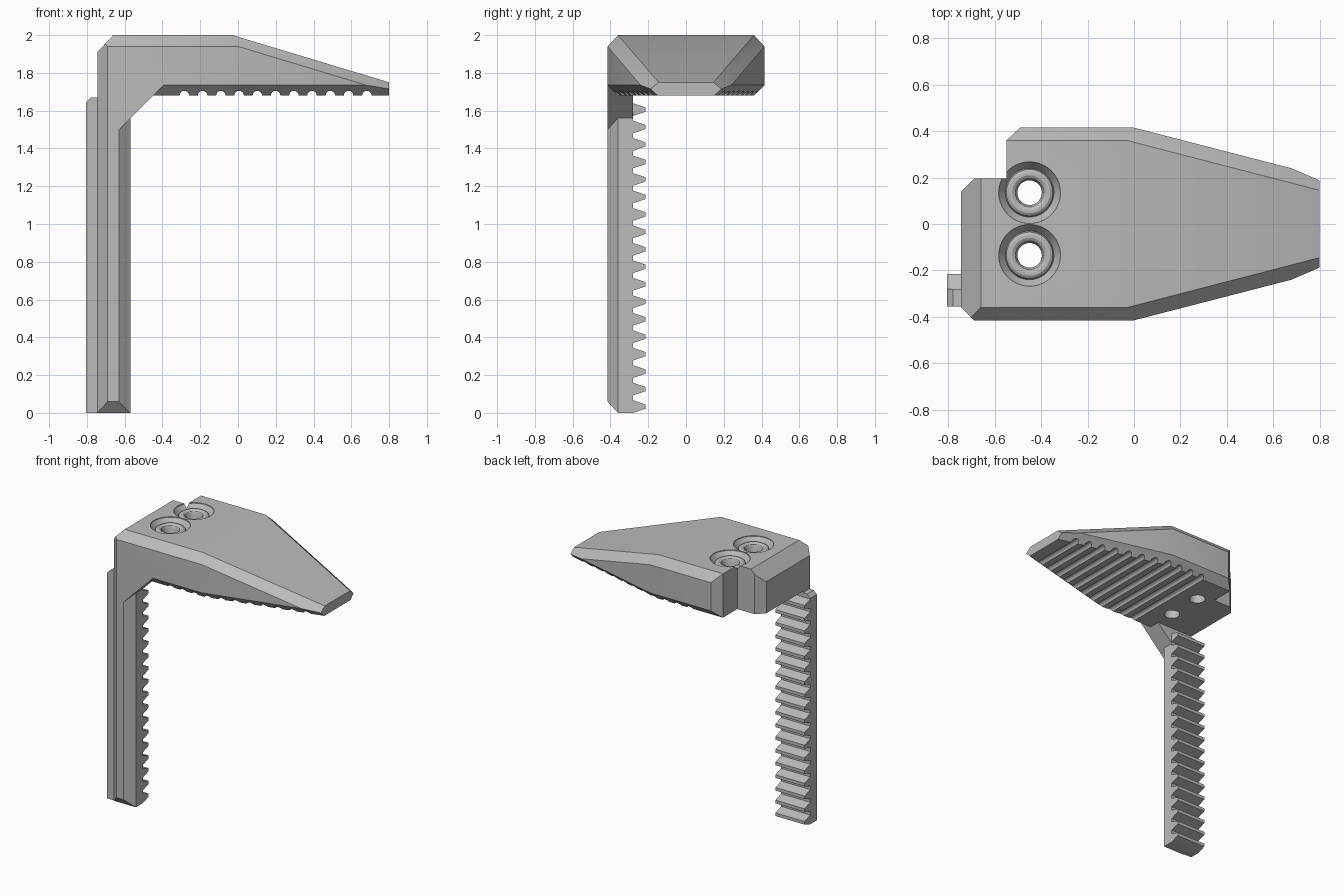
import bpy, bmesh, math
from mathutils import Vector

cube = bpy.data.objects.get("Cube")
if cube:
    bpy.data.objects.remove(cube)

grey = bpy.data.materials.new("plain_grey")
grey.use_nodes = True
grey.diffuse_color = (0.5, 0.5, 0.5, 1)
grey.node_tree.nodes["Principled BSDF"].inputs["Base Color"].default_value = (0.5, 0.5, 0.5, 1)


def finish(bm, name):
    bmesh.ops.recalc_face_normals(bm, faces=bm.faces)
    mesh = bpy.data.meshes.new(name)
    bm.to_mesh(mesh)
    bm.free()
    mesh.materials.append(grey)
    obj = bpy.data.objects.new(name, mesh)
    bpy.context.collection.objects.link(obj)
    return obj


def prism(points, lo, hi, axis):
    """Extrude a 2D outline along the named axis."""
    place = {"x": lambda u, v, w: (w, u, v),
             "y": lambda u, v, w: (u, w, v),
             "z": lambda u, v, w: (u, v, w)}[axis]
    bm = bmesh.new()
    face = bm.faces.new([bm.verts.new(place(u, v, lo)) for u, v in points])
    ext = bmesh.ops.extrude_face_region(bm, geom=[face])
    verts = [g for g in ext["geom"] if isinstance(g, bmesh.types.BMVert)]
    bmesh.ops.translate(bm, verts=verts, vec=place(0, 0, hi - lo))
    return bm


def chop(bm, inside, a, b, c):
    """Slice off what lies beyond the plane through three points."""
    a, b, c = Vector(a), Vector(b), Vector(c)
    n = (b - a).cross(c - a).normalized()
    if n.dot(Vector(inside) - a) > 0:
        n = -n
    geom = bm.verts[:] + bm.edges[:] + bm.faces[:]
    cut = bmesh.ops.bisect_plane(bm, geom=geom, plane_co=a, plane_no=n,
                                 clear_outer=True, dist=1e-5)
    edges = [e for e in cut["geom_cut"] if isinstance(e, bmesh.types.BMEdge)]
    if edges:
        bmesh.ops.contextual_create(bm, geom=edges)


def combine(target, other, operation):
    mod = target.modifiers.new(other.name, "BOOLEAN")
    mod.operation, mod.solver, mod.object = operation, "EXACT", other
    bpy.context.view_layer.objects.active = target
    bpy.ops.object.modifier_apply(modifier=mod.name)
    bpy.data.objects.remove(other)


# Tapered jaw with chamfered edges
W, BOT, TOP = 0.415, 1.68, 2.0
bm = prism([(-0.745, -W), (0.8, -W), (0.8, W), (-0.745, W)], BOT, TOP, "z")
mid = (-0.1, 0, 1.8)
chop(bm, mid, (-0.03, 0, TOP), (-0.03, 1, TOP), (0.8, 0, 1.75))
chop(bm, mid, (-0.745, 0, 1.91), (-0.745, 1, 1.91), (-0.66, 0, TOP))
chop(bm, mid, (-0.745, -0.36, 0), (-0.745, -0.36, 1), (-0.69, -W, 0))
for s in (-1, 1):
    chop(bm, mid, (0, s * W, 0), (0, s * W, 1), (0.64, s * 0.25, 0))
    chop(bm, mid, (0, s * W, 1.94), (-1, s * W, 1.94), (0, s * 0.36, TOP))
    chop(bm, mid, (0, s * W, 1.94), (-0.03, s * 0.36, TOP), (0.8, s * 0.145, 1.75))
    chop(bm, mid, (0, s * W, 1.735), (-1, s * W, 1.735), (0, s * 0.36, BOT))
    chop(bm, mid, (0, s * W, 1.735), (0.64, s * 0.25, 1.735), (0.8, s * 0.15, BOT))
jaw = finish(bm, "jaw_with_rack")

# Stepped notch at the rear corner
notch = [(-0.9, -0.015), (-0.69, 0.195), (-0.55, 0.195), (-0.55, 0.36),
         (-0.48, 0.425), (-0.48, 0.6), (-0.9, 0.6)]
combine(jaw, finish(prism(notch, 1.5, 2.2, "z"), "notch_cutter"), "DIFFERENCE")

# Round grip grooves under the jaw
for i in range(11):
    x = -0.284 + 0.0966 * i
    ring = [(x + 0.025 * math.cos(math.tau * k / 16), BOT + 0.025 * math.sin(math.tau * k / 16))
            for k in range(16)]
    combine(jaw, finish(prism(ring, -0.6, 0.6, "y"), "groove_cutter"), "DIFFERENCE")

# Two screw holes with a countersink and a rounded inner collar
profile = [(0, 2.1), (0.133, 2.1), (0.133, 1.995), (0.105, 1.955), (0.1, 1.97), (0.088, 1.978),
           (0.075, 1.978), (0.062, 1.97), (0.053, 1.95), (0.053, 1.6), (0, 1.6)]
for y in (-0.135, 0.135):
    bm = bmesh.new()
    verts = [bm.verts.new((r, 0, z)) for r, z in profile]
    edges = [bm.edges.new(pair) for pair in zip(verts, verts[1:])]
    bmesh.ops.spin(bm, geom=verts + edges, cent=(0, 0, 0), axis=(0, 0, 1),
                   angle=math.tau, steps=40, use_duplicate=False)
    bmesh.ops.remove_doubles(bm, verts=bm.verts, dist=1e-4)
    bmesh.ops.translate(bm, verts=bm.verts, vec=(-0.45, y, 0))
    combine(jaw, finish(bm, "hole_cutter"), "DIFFERENCE")

# Upright bar with chamfered front edges and foot
bar = [(-0.745, -0.36), (-0.69, -W), (-0.63, -W), (-0.57, -0.36), (-0.57, -0.28), (-0.745, -0.28)]
bm = prism(bar, 0, 1.75, "z")
chop(bm, (-0.65, -0.3, 1), (0, -W, 0.06), (1, -W, 0.06), (0, -0.36, 0))
combine(jaw, finish(bm, "upright_bar"), "UNION")

# Sloping brace between bar and jaw
brace = [(-0.69, 1.44), (-0.395, 1.735), (-0.395, 1.78), (-0.69, 1.78)]
combine(jaw, finish(prism(brace, -W, -0.28, "y"), "brace"), "UNION")

# Toothed rack behind the bar
PITCH = 0.0925
outline = [(-0.355, 0)]
for i in range(18):
    z = i * PITCH
    outline += [(-0.28, z), (-0.215, z + 0.022), (-0.215, z + 0.045), (-0.28, z + 0.067)]
outline += [(-0.28, 1.67), (-0.355, 1.67)]
bm = prism(outline, -0.805, -0.57, "x")
chop(bm, (-0.65, -0.3, 1), (-0.805, 0, 1.645), (-0.805, 1, 1.645), (-0.78, 0, 1.67))
combine(jaw, finish(bm, "toothed_rack"), "UNION")

# Smooth the round cuts, keep the chamfers crisp
bpy.ops.object.select_all(action="DESELECT")
jaw.select_set(True)
bpy.context.view_layer.objects.active = jaw
bpy.ops.object.shade_smooth_by_angle(angle=math.radians(25))
